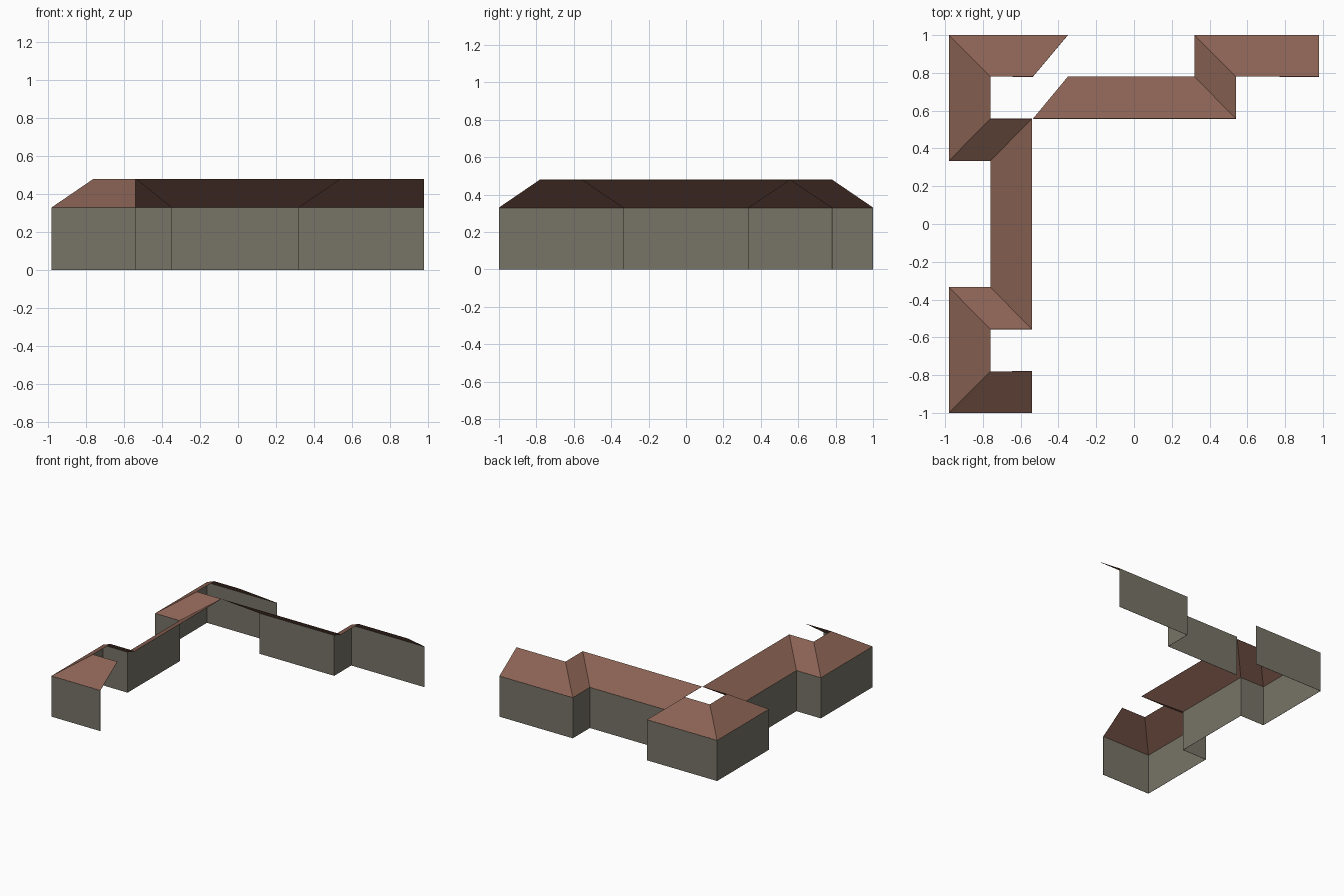
import bpy

if "Cube" in bpy.data.objects:
    bpy.data.objects.remove(bpy.data.objects["Cube"])

EAVE, RIDGE = 0.33, 0.48


def material(name, rgb):
    m = bpy.data.materials.new(name)
    m.diffuse_color = (*rgb, 1)
    m.use_nodes = True
    m.node_tree.nodes["Principled BSDF"].inputs["Base Color"].default_value = m.diffuse_color
    return m


wall_mat = material("grey_olive_wall", (0.185, 0.174, 0.136))
roof_mat = material("brown_roof", (0.25, 0.122, 0.086))

# Two open runs of the building: (eave point, ridge point) at each corner
west_wing = [
    ((-0.54, -1.0), (-0.54, -0.78)),
    ((-0.98, -1.0), (-0.76, -0.78)),
    ((-0.98, -0.335), (-0.76, -0.557)),
    ((-0.76, -0.335), (-0.54, -0.557)),
    ((-0.76, 0.335), (-0.54, 0.557)),
    ((-0.98, 0.335), (-0.76, 0.557)),
    ((-0.98, 1.0), (-0.76, 0.78)),
    ((-0.35, 1.0), (-0.535, 0.78)),
]
north_wing = [
    ((-0.35, 0.78), (-0.535, 0.557)),
    ((0.32, 0.78), (0.54, 0.557)),
    ((0.32, 1.0), (0.54, 0.78)),
    ((0.98, 1.0), (0.98, 0.78)),
]


def strip(name, low, high, mat):
    """Band of flat quads between two matching paths, as a paper-thin shell."""
    n = len(low)
    faces = [(i + 1, i, n + i, n + i + 1) for i in range(n - 1)]
    me = bpy.data.meshes.new(name)
    me.from_pydata(low + high, [], faces)
    me.materials.append(mat)
    ob = bpy.data.objects.new(name, me)
    bpy.context.collection.objects.link(ob)
    shell = ob.modifiers.new("thin_shell", "SOLIDIFY")
    shell.thickness = 0.002
    shell.offset = 0


for name, run in (("west", west_wing), ("north", north_wing)):
    base = [(*e, 0) for e, r in run]
    eave = [(*e, EAVE) for e, r in run]
    ridge = [(*r, RIDGE) for e, r in run]
    strip(name + "_wall", base, eave, wall_mat)   # outer walls
    strip(name + "_roof", eave, ridge, roof_mat)  # sloping roof
